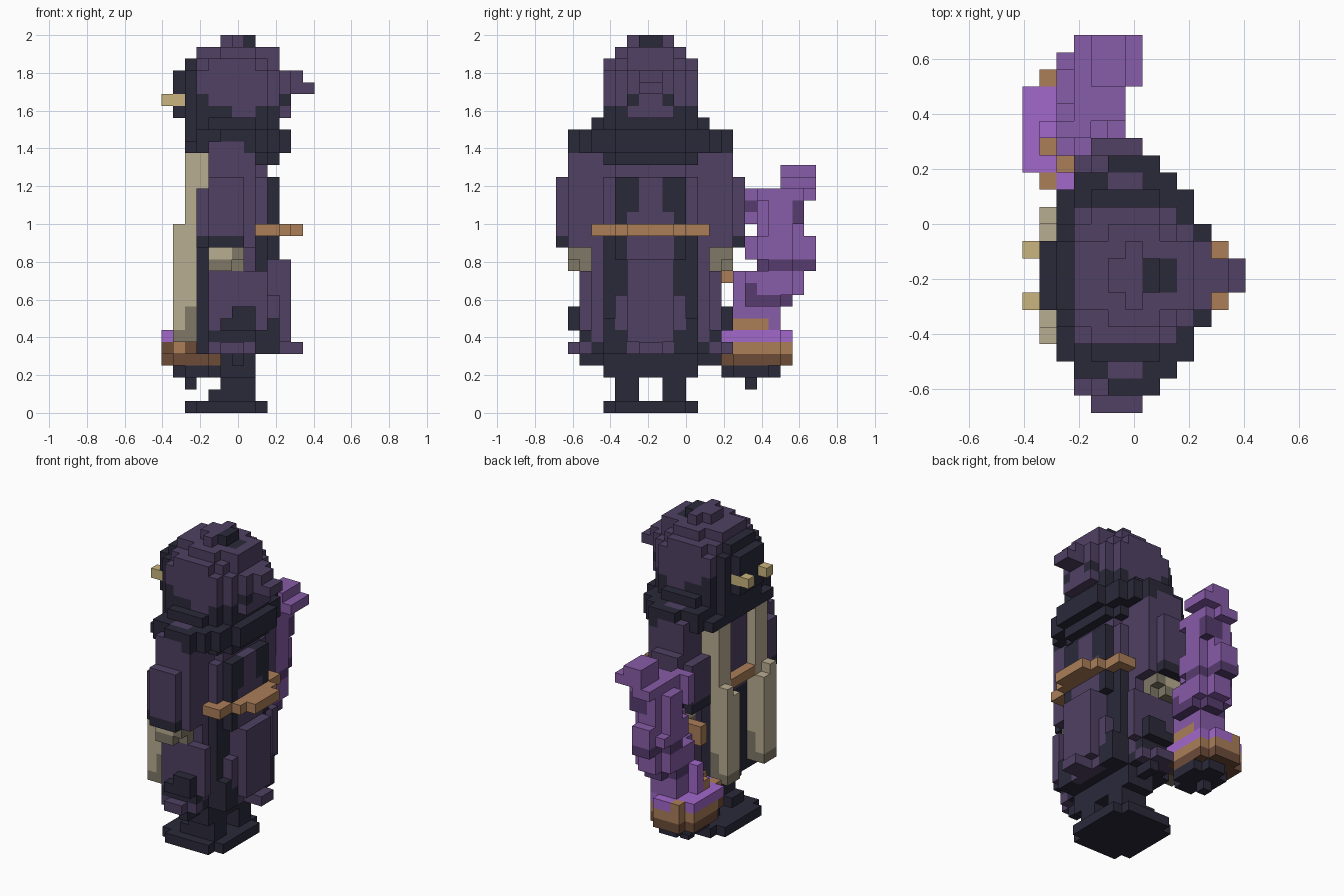
import bpy
from mathutils import Vector

cube = bpy.data.objects.get("Cube")
if cube:
    bpy.data.objects.remove(cube)

V = 0.0625                                  # block size
ORIGIN = Vector((-6.5, -11, 0)) * V
COLOURS = {
    "charcoal": "2a293a", "plum": "504163", "bone": "b9ad92", "dim bone": "807867",
    "gold": "cab57e", "copper": "ab7e59", "brown": "6d4c39",
    "violet": "875ca8", "bright violet": "a168ca", "deep violet": "573c70",
}


def linear(c):
    return c / 12.92 if c <= 0.04045 else ((c + 0.055) / 1.055) ** 2.4


materials = {}
for name, code in COLOURS.items():
    rgb = [linear(b / 255) for b in bytes.fromhex(code)] + [1]
    m = bpy.data.materials.new(name)
    m.use_nodes = True
    m.diffuse_color = rgb
    m.node_tree.nodes["Principled BSDF"].inputs["Base Color"].default_value = rgb
    materials[name] = m

grid = {}                                   # block -> [part, colour]


def put(part, colour, cell, mirror):
    i, j, k = cell
    grid[cell] = [part, colour]
    if mirror:
        grid[(i, 15 - j, k)] = [part, colour]


def box(part, colour, i, j, k, mirror=False):
    """Block of cells; each range is (first, last)."""
    for a in range(i[0], i[1] + 1):
        for b in range(j[0], j[1] + 1):
            for c in range(k[0], k[1] + 1):
                put(part, colour, (a, b, c), mirror)


def disc(part, colour, i, j, k, p=2.0):
    """Stack of rounded layers filling the given ranges."""
    ci, ri = (i[0] + i[1] + 1) / 2, (i[1] - i[0] + 1) / 2
    cj, rj = (j[0] + j[1] + 1) / 2, (j[1] - j[0] + 1) / 2
    for a in range(i[0], i[1] + 1):
        for b in range(j[0], j[1] + 1):
            u, v = abs(a + 0.5 - ci) / ri, abs(b + 0.5 - cj) / rj
            if u ** p + v ** p <= 1.02:
                box(part, colour, (a, a), (b, b), k)


def paint(part, colour, rule):
    for (i, j, k), cell in grid.items():
        if cell[0] == part and rule(i, min(j, 15 - j), k):
            cell[1] = colour


# base plate under the feet, and legs
disc("feet", "charcoal", (2, 8), (4, 11), (0, 0), 3)
box("legs", "charcoal", (4, 7), (5, 6), (1, 1), True)
box("legs", "charcoal", (5, 7), (5, 6), (2, 4), True)
box("legs", "charcoal", (5, 7), (4, 7), (3, 4), True)
box("legs", "charcoal", (6, 6), (2, 3), (4, 4), True)

# lower robe: dark core, side panels and a raised front panel
disc("robe", "charcoal", (3, 8), (3, 12), (5, 13), 2.6)
paint("robe", "plum", lambda i, j, k: j == 3 and i < 8 and k > 5)
box("robe", "plum", (4, 8), (2, 2), (7, 11), True)
box("robe", "plum", (4, 7), (2, 2), (5, 11), True)
box("robe", "plum", (5, 6), (1, 1), (5, 5), True)
box("robe", "charcoal", (5, 7), (1, 1), (7, 7), True)
box("robe", "charcoal", (6, 7), (1, 1), (8, 8), True)
box("robe", "charcoal", (9, 9), (4, 5), (5, 7), True)
box("robe", "plum", (9, 9), (6, 9), (5, 14))
box("robe", "plum", (9, 9), (5, 10), (7, 9))
box("robe", "plum", (10, 10), (6, 9), (6, 12))
box("robe", "plum", (10, 11), (7, 8), (5, 5))
paint("robe", "charcoal", lambda i, j, k: i == 3 and k > 5)
paint("robe", "charcoal", lambda i, j, k: k == 6 and 3 < i < 8 and j == 2)

# torso with two dark front bands
disc("torso", "plum", (3, 9), (3, 12), (14, 19), 2.4)
disc("torso", "plum", (3, 8), (3, 12), (20, 21), 2.4)
box("torso", "charcoal", (8, 9), (5, 5), (13, 19), True)
box("torso", "charcoal", (8, 9), (6, 6), (17, 19), True)
disc("torso", "charcoal", (5, 9), (4, 11), (21, 21), 3)
paint("torso", "charcoal", lambda i, j, k: k == 14 and j < 6)

# belt ring
disc("belt", "copper", (2, 10), (3, 12), (15, 15), 2.6)
box("belt", "copper", (10, 11), (6, 9), (15, 15))
box("belt", "copper", (8, 9), (3, 12), (15, 15))

# sleeves and hands
box("sleeves", "plum", (3, 7), (1, 3), (14, 18), True)
box("sleeves", "plum", (4, 7), (1, 4), (19, 21), True)
box("sleeves", "plum", (4, 6), (0, 0), (14, 19), True)
box("sleeves", "plum", (5, 6), (2, 3), (22, 22), True)
paint("sleeves", "charcoal", lambda i, j, k: k == 14 and i < 7)
box("hands", "dim bone", (4, 6), (1, 2), (12, 13), True)
box("hands", "bone", (4, 5), (1, 2), (13, 13), True)
for j in (1, 14):
    grid.pop((6, j, 12), None)

# shoulder collar
disc("collar", "charcoal", (2, 10), (1, 14), (22, 23))
box("collar", "charcoal", (3, 4), (2, 2), (22, 23), True)
box("collar", "charcoal", (2, 3), (3, 4), (22, 22), True)
paint("collar", "plum", lambda i, j, k: i in (5, 6) and j == 2)
box("collar", "plum", (4, 6), (1, 1), (22, 22), True)

# hood
disc("hood", "charcoal", (2, 9), (3, 12), (24, 24))
disc("hood", "plum", (1, 10), (4, 11), (25, 28), 2.1)
disc("hood", "plum", (2, 9), (4, 11), (29, 29))
disc("hood", "plum", (3, 9), (5, 10), (30, 30))
disc("hood", "plum", (5, 7), (6, 9), (31, 31), 1.8)
box("hood", "plum", (11, 11), (7, 8), (27, 28))
box("hood", "plum", (12, 12), (7, 8), (27, 27))
paint("hood", "charcoal", lambda i, j, k: i < 3 or (i == 3 and k < 27))
paint("hood", "charcoal", lambda i, j, k: k == 25 and j < 6 and i in (4, 5, 8, 9))
paint("hood", "charcoal", lambda i, j, k: i > 8 and j == 6 and k == 26)
paint("hood", "charcoal", lambda i, j, k: i in (7, 8) and j == 7 and k > 29)

# prongs and hanging strips behind
box("back_prongs", "gold", (0, 1), (6, 6), (26, 26), True)
box("back_strips", "bone", (3, 3), (4, 5), (19, 21), True)
box("back_strips", "bone", (2, 2), (4, 5), (7, 21), True)
box("back_strips", "bone", (1, 1), (4, 4), (6, 15), True)
box("back_strips", "bone", (1, 1), (5, 5), (6, 14), True)
box("back_strips", "bone", (2, 2), (4, 5), (6, 6), True)
paint("back_strips", "dim bone", lambda i, j, k: k == 6 or (i == 2 and k < 9))

# brazier bowl with rim posts and a handle
box("bowl", "charcoal", (2, 2), (16, 16), (2, 2))
disc("bowl", "charcoal", (1, 4), (14, 18), (3, 3), 2.2)
disc("bowl", "brown", (0, 4), (14, 19), (4, 4), 2.2)
disc("bowl", "copper", (0, 4), (13, 19), (5, 5))
paint("bowl", "brown", lambda i, j, k: k == 5 and j > 0 and i != 1)
disc("bowl", "bright violet", (0, 4), (13, 19), (6, 6))
box("bowl", "copper", (1, 1), (13, 13), (6, 6))
box("bowl", "copper", (1, 1), (19, 19), (6, 6))
box("bowl", "copper", (1, 1), (15, 15), (7, 7))
box("bowl", "copper", (2, 2), (14, 14), (7, 7))
box("bowl", "copper", (2, 3), (14, 14), (11, 12))

# flame: layers of (first k, last k, i range, j range, colour)
for k0, k1, i, j, colour in (
        (7, 8, (2, 4), (15, 18), "violet"),
        (9, 9, (2, 5), (16, 19), "deep violet"),
        (10, 11, (2, 5), (15, 20), "violet"),
        (12, 12, (2, 5), (17, 20), "deep violet"),
        (13, 14, (2, 5), (16, 20), "violet"),
        (15, 17, (2, 5), (17, 20), "violet"),
        (18, 18, (3, 5), (17, 20), "violet")):
    disc("flame", colour, i, j, (k0, k1), 2.2)
box("flame", "violet", (4, 6), (19, 21), (19, 19))
box("flame", "violet", (4, 5), (19, 21), (20, 20))
box("flame", "violet", (3, 4), (21, 21), (13, 14))
box("flame", "violet", (2, 2), (18, 20), (13, 13))
box("flame", "deep violet", (3, 4), (21, 21), (12, 12))
box("flame", "violet", (3, 4), (20, 21), (18, 18))
box("flame", "violet", (3, 4), (15, 15), (8, 11))
box("flame", "violet", (2, 3), (16, 16), (16, 18))
box("flame", "bright violet", (1, 1), (16, 16), (7, 9))
box("flame", "deep violet", (4, 5), (20, 20), (16, 17))
box("flame", "deep violet", (3, 3), (16, 16), (17, 17))
box("flame", "deep violet", (4, 5), (16, 16), (9, 10))
box("bowl", "copper", (4, 4), (15, 17), (7, 7))

# build one mesh per part from its exposed block faces
SIDES = (Vector((1, 0, 0)), Vector((0, 1, 0)), Vector((0, 0, 1)))
for part in dict.fromkeys(cell[0] for cell in grid.values()):
    verts, faces, slots, used = {}, [], [], []
    for cell, (owner, colour) in grid.items():
        if owner != part:
            continue
        if colour not in used:
            used.append(colour)
        centre = Vector(cell) + Vector((0.5, 0.5, 0.5))
        for axis in range(3):
            for sign in (1, -1):
                n = SIDES[axis] * sign
                if tuple(int(c) for c in Vector(cell) + n) in grid:
                    continue
                a, b = SIDES[(axis + 1) % 3], SIDES[(axis + 2) % 3] * sign
                quad = [(n + a * s + b * t) / 2 + centre
                        for s, t in ((-1, -1), (1, -1), (1, 1), (-1, 1))]
                faces.append([verts.setdefault(tuple(q), len(verts)) for q in quad])
                slots.append(used.index(colour))
    mesh = bpy.data.meshes.new(part)
    mesh.from_pydata([Vector(v) * V + ORIGIN for v in verts], [], faces)
    for colour in used:
        mesh.materials.append(materials[colour])
    mesh.polygons.foreach_set("material_index", slots)
    mesh.update()
    bpy.context.collection.objects.link(bpy.data.objects.new(part, mesh))
